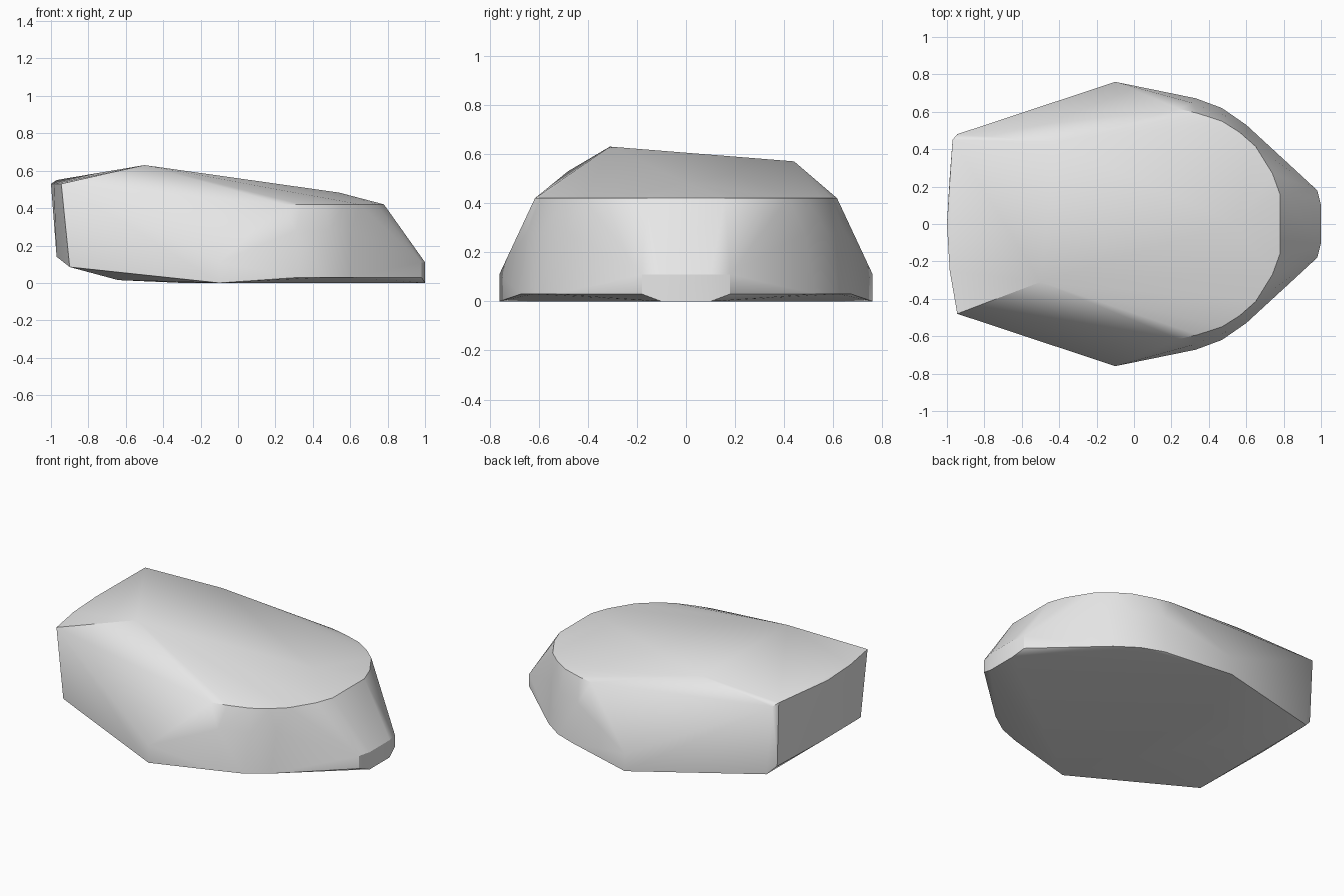
import bpy, bmesh, math

cube = bpy.data.objects.get("Cube")
if cube:
    bpy.data.objects.remove(cube, do_unlink=True)

# Plain grey surface
grey = bpy.data.materials.new("stone_grey")
grey.use_nodes = True
colour = (0.8, 0.8, 0.8, 1.0)
grey.diffuse_color = colour
grey.node_tree.nodes["Principled BSDF"].inputs["Base Color"].default_value = colour


def both_sides(points, z):
    """Mirror a half outline (x, y) across y = 0 at height z."""
    return [(x, s * y, z) for x, y in points for s in (1, -1)]


points = []
# Rim around the sloping top
points += both_sides([(0.24, 0.615), (0.34, 0.592), (0.47, 0.55), (0.565, 0.49),
                      (0.65, 0.415), (0.74, 0.27), (0.78, 0.16)], 0.42)
# Swelling of the rounded flanks
points += both_sides([(0.31, 0.648), (0.49, 0.577), (0.61, 0.485)], 0.28)
# Lower edge of the flanks
points += both_sides([(0.33, 0.672), (0.47, 0.62), (0.60, 0.53), (0.98, 0.18)], 0.03)
# Shoulder and nose, upper and lower corners
points += both_sides([(-0.10, 0.76), (0.98, 0.18), (1.0, 0.10)], 0.11)
points += both_sides([(-0.10, 0.76), (1.0, 0.10), (-0.30, 0.30)], 0.0)
# Lifted rear underside
points += both_sides([(-0.64, 0.25)], 0.015)
points += both_sides([(-0.90, 0.475)], 0.085)
points += [(-0.955, 0.445, 0.14), (-0.97, 0.0, 0.14)]
# Bowed rear face
points += both_sides([(-0.945, 0.48), (-0.985, 0.25), (-1.0, 0.0)], 0.53)
points += [(-0.97, 0.45, 0.55)]
# Lopsided crown
points += [(-0.50, -0.31, 0.63), (-0.42, 0.44, 0.57), (0.54, 0.0, 0.483)]

# Skin the points with a convex hull
bm = bmesh.new()
for p in points:
    bm.verts.new(p)
bmesh.ops.remove_doubles(bm, verts=bm.verts, dist=0.001)
hull = bmesh.ops.convex_hull(bm, input=bm.verts)
inside = {g for g in hull["geom_interior"] + hull["geom_unused"]
          if isinstance(g, bmesh.types.BMVert)}
bmesh.ops.delete(bm, geom=list(inside), context="VERTS")
bmesh.ops.dissolve_limit(bm, angle_limit=math.radians(0.5),
                         verts=bm.verts, edges=bm.edges)
bmesh.ops.recalc_face_normals(bm, faces=bm.faces)

mesh = bpy.data.meshes.new("boulder")
bm.to_mesh(mesh)
bm.free()
mesh.materials.append(grey)
boulder = bpy.data.objects.new("boulder", mesh)
bpy.context.collection.objects.link(boulder)

# Soft facets with crisp rim and corners
bpy.ops.object.select_all(action="DESELECT")
boulder.select_set(True)
bpy.context.view_layer.objects.active = boulder
bpy.ops.object.shade_smooth_by_angle(angle=math.radians(32))
